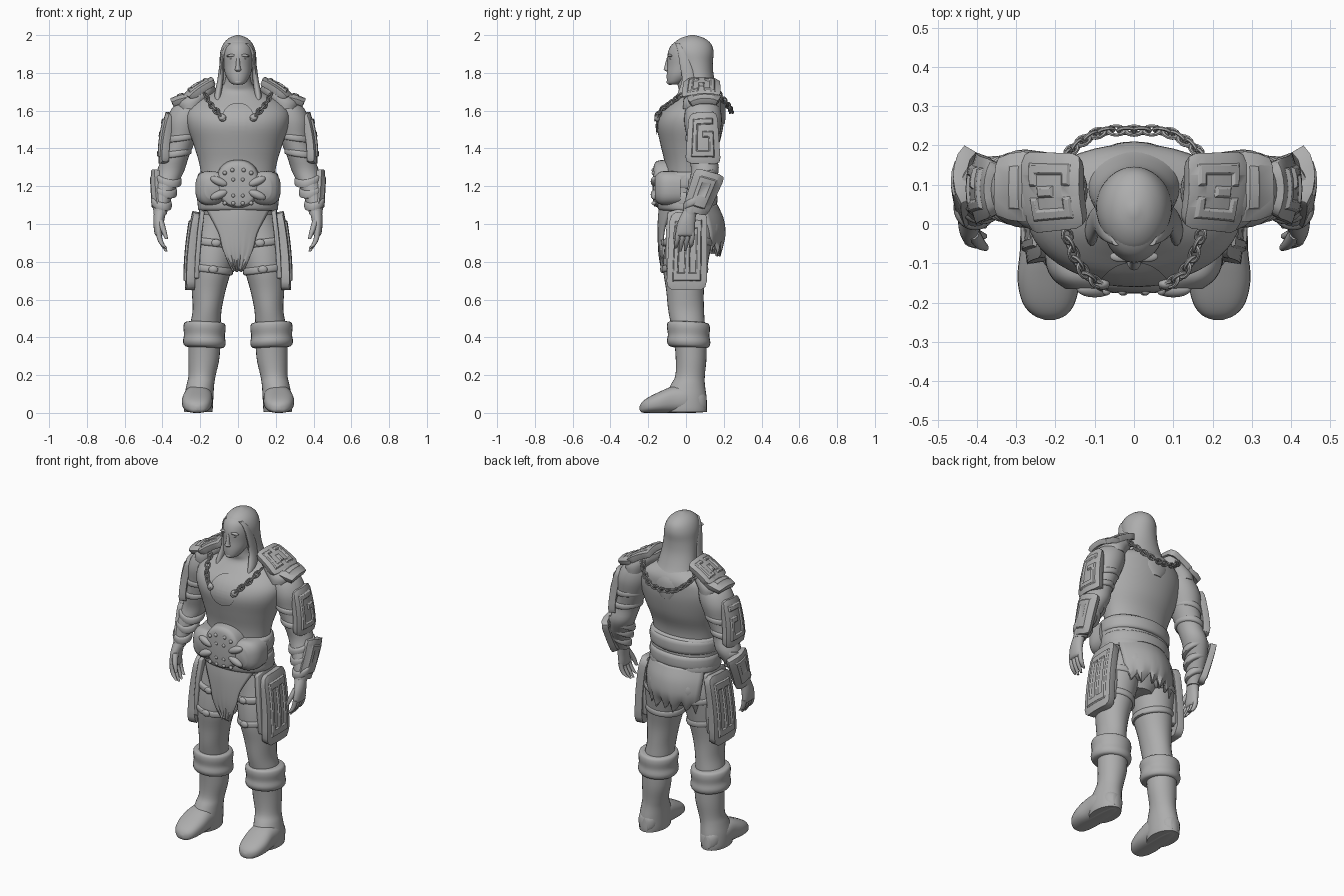
import bpy, bmesh, math
from mathutils import Vector, Matrix

grey = bpy.data.materials.new("plain_grey")
grey.diffuse_color = (0.42, 0.42, 0.42, 1)


def finish(name, bm, mirror=False, angle=50):
    me = bpy.data.meshes.new(name)
    bm.to_mesh(me)
    bm.free()
    me.materials.append(grey)
    me.shade_smooth()
    me.set_sharp_from_angle(angle=math.radians(angle))
    ob = bpy.data.objects.new(name, me)
    bpy.context.collection.objects.link(ob)
    if mirror:
        ob.modifiers.new("mirror", 'MIRROR')
    return ob


def smooth_path(pts, steps):
    """Catmull-Rom interpolation through tuples of any length."""
    out = []
    for i in range(len(pts) - 1):
        p0, p1, p2, p3 = (pts[max(i - 1, 0)], pts[i], pts[i + 1], pts[min(i + 2, len(pts) - 1)])
        for s in range(steps):
            t = s / steps
            out.append([b + 0.5 * t * (c - a + t * (2 * a - 5 * b + 4 * c - d + t * (3 * (b - c) + d - a)))
                        for a, b, c, d in zip(p0, p1, p2, p3)])
    return out + [list(pts[-1])]


def loft(name, rings, mirror=False, axis='z', n=28, power=2.0, steps=4, shear=(0, 0)):
    """Skin of superellipse rings (w, u, v, ru, rv) stacked along an axis."""
    bm = bmesh.new()
    loops = []
    for w, u, v, ru, rv in smooth_path(rings, steps):
        loop = []
        for k in range(n):
            a = 2 * math.pi * k / n
            c, s = math.cos(a), math.sin(a)
            du = math.copysign(abs(c) ** (2 / power), c) * max(ru, 0.001)
            dv = math.copysign(abs(s) ** (2 / power), s) * max(rv, 0.001)
            ww = w + shear[0] * du + shear[1] * dv
            loop.append(bm.verts.new((u + du, v + dv, ww) if axis == 'z' else (u + du, ww, v + dv)))
        loops.append(loop)
    for a, b in zip(loops, loops[1:]):
        for k in range(n):
            bm.faces.new((a[k], a[(k + 1) % n], b[(k + 1) % n], b[k]))
    bm.faces.new(loops[0])
    bm.faces.new(loops[-1])
    bmesh.ops.recalc_face_normals(bm, faces=bm.faces)
    return finish(name, bm, mirror)


def band(name, x, y, z, rx, ry, h, mirror=True, shear=(0, 0)):
    """Strap wrapped around a limb."""
    loft(name, [(z - h, x, y, rx - .012, ry - .012), (z - h * .8, x, y, rx, ry), (z, x, y, rx + .003, ry + .003),
                (z + h * .8, x, y, rx, ry), (z + h, x, y, rx - .012, ry - .012)], mirror, steps=2, shear=shear)


def ball(name, loc, size, mirror=False, rot=0):
    bm = bmesh.new()
    m = Matrix.Translation(loc) @ Matrix.Rotation(rot, 4, 'Y') @ Matrix.Diagonal((*size, 1))
    bmesh.ops.create_uvsphere(bm, u_segments=20, v_segments=12, radius=1, matrix=m)
    return finish(name, bm, mirror)


def plate(name, corners, pattern, thick, bulge_u, bulge_v=0.0, raise_by=.009):
    """Bowed armour plate; cells marked 1 are raised. Corners: top a, top b, bottom b, bottom a."""
    a, b, c, d = map(Vector, corners)
    nrm = (b - a).cross(d - a).normalized()
    flip = nrm.x < 0
    if flip:
        nrm = -nrm
    rows, cols = len(pattern), len(pattern[0])
    bm = bmesh.new()
    g = []
    for j in range(rows + 1):
        v = j / rows
        g.append([])
        for i in range(cols + 1):
            u = i / cols
            p = a.lerp(b, u).lerp(d.lerp(c, u), v)
            p += nrm * (bulge_u * (1 - (2 * u - 1) ** 2) + bulge_v * (1 - (2 * v - 1) ** 2))
            g[-1].append(bm.verts.new(p))
    raised = []
    for j in range(rows):
        for i in range(cols):
            q = [g[j][i], g[j][i + 1], g[j + 1][i + 1], g[j + 1][i]]
            f = bm.faces.new(q[::-1] if flip else q)
            if pattern[j][i] == "1":
                raised.append(f)
    bm.normal_update()
    bmesh.ops.inset_region(bm, faces=raised, thickness=.006, depth=raise_by, use_even_offset=True)
    # round off the four corners
    corner = [g[0][0], g[0][-1], g[-1][0], g[-1][-1]]
    mid = (a + b + c + d) / 4
    for v in corner:
        v.co = v.co.lerp(mid, .08)
    ob = finish(name, bm, True, 40)
    sol = ob.modifiers.new("thickness", 'SOLIDIFY')
    sol.thickness, sol.offset = thick, -1
    bev = ob.modifiers.new("soft_edges", 'BEVEL')
    bev.width, bev.segments, bev.limit_method = .009, 3, 'ANGLE'
    bev.angle_limit = math.radians(50)


def chain(name, pts, count):
    bpy.ops.mesh.primitive_torus_add(major_segments=12, minor_segments=6, major_radius=.015, minor_radius=.005)
    src = bpy.context.object
    path = [Vector(p) for p in smooth_path(pts, 20)]
    bm = bmesh.new()
    for k in range(count):
        i = round(k * (len(path) - 1) / (count - 1))
        t = path[min(i + 1, len(path) - 1)] - path[max(i - 1, 0)]
        link = src.data.copy()
        link.transform(Matrix.Translation(path[i]) @ t.to_track_quat('X', 'Z').to_matrix().to_4x4()
                       @ Matrix.Rotation(math.radians(90 * (k % 2) + 30), 4, 'X') @ Matrix.Diagonal((1.4, .9, 1, 1)))
        bm.from_mesh(link)
        bpy.data.meshes.remove(link)
    bpy.data.objects.remove(src)
    finish(name, bm, True)


def cloth(name, rows, curve, ragged, cols=18):
    """Hanging cloth from rows of (z, y, half width), hem torn in zigzag."""
    bm = bmesh.new()
    path = smooth_path(rows, 4)
    g = []
    for j, (z, y, hw) in enumerate(path):
        fall = (j / (len(path) - 1)) ** 3
        g.append([bm.verts.new(((2 * i / cols - 1) * hw,
                                y + curve * ((2 * i / cols - 1) * hw) ** 2 + .006 * math.sin(i * 1.9) * fall,
                                z + ragged * fall * (i * 5 % 7 / 7 - .4))) for i in range(cols + 1)])
    for r, s in zip(g, g[1:]):
        for i in range(cols):
            bm.faces.new((r[i], r[i + 1], s[i + 1], s[i]))
    ob = finish(name, bm)
    sol = ob.modifiers.new("thickness", 'SOLIDIFY')
    sol.thickness, sol.offset = .014, 0


# Body
torso = loft("torso", [(.84, 0, .02, .08, .09), (.95, 0, .03, .17, .125), (1.1, 0, .015, .195, .13),
                       (1.22, 0, .01, .192, .12), (1.32, 0, .012, .205, .125), (1.42, 0, .02, .235, .155),
                       (1.52, 0, .022, .268, .176), (1.59, 0, .035, .27, .168), (1.65, 0, .06, .225, .14),
                       (1.70, 0, .065, .125, .105), (1.74, 0, .04, .078, .085), (1.8, 0, .025, .068, .075)],
             n=48, power=2.05)
loft("arm", [(1.665, .22, .09, .04, .05), (1.63, .25, .09, .085, .085), (1.55, .278, .09, .1, .1),
             (1.45, .30, .09, .08, .085), (1.36, .33, .09, .071, .075), (1.28, .357, .1, .072, .073),
             (1.2, .385, .075, .06, .065), (1.12, .405, .045, .047, .05), (1.05, .412, .02, .034, .038)], True)
loft("leg", [(1.05, .1, .02, .1, .12), (.95, .118, .02, .115, .125), (.85, .132, .005, .115, .122),
             (.75, .142, -.005, .105, .115), (.65, .155, -.005, .09, .1), (.55, .163, 0, .077, .095),
             (.47, .172, .01, .08, .09), (.4, .18, .02, .08, .085)], True)
ball("buttock", (.075, .10, .97), (.095, .085, .1), True)

# Hands
loft("palm", [(1.07, .412, .02, .032, .035), (1.01, .42, .003, .028, .046), (.95, .42, -.005, .022, .05),
              (.935, .418, -.005, .012, .045)], True)
for i, drop in enumerate((.87, .855, .858, .875)):
    y = -.043 + .026 * i
    loft("finger", [(.955, .42, y, .014, .014), (.92, .414, y - .003, .014, .013), (.89, .4, y - .008, .012, .012),
                    (drop, .38, y - .014, .006, .007)], True, n=10)
loft("thumb", [(1.02, .41, -.02, .016, .02), (.97, .395, -.047, .015, .016), (.92, .378, -.06, .008, .009)], True, n=10)

# Head and face
loft("head", [(1.738, 0, -.065, .022, .025), (1.75, 0, -.055, .042, .045), (1.79, 0, -.025, .066, .077),
              (1.84, 0, 0, .076, .098), (1.9, 0, .01, .081, .107), (1.95, 0, .02, .073, .095),
              (1.985, 0, .025, .035, .045)], n=36)
loft("nose", [(1.806, 0, -.09, .01, .01), (1.816, 0, -.097, .018, .02), (1.83, 0, -.096, .013, .019),
              (1.885, 0, -.088, .009, .012)], n=12)
ball("brow", (.032, -.083, 1.892), (.03, .014, .008), True, .1)
ball("eye", (.031, -.08, 1.873), (.014, .009, .005), True)
for z in (1.776, 1.787):
    ball("lip", (0, -.09, z), (.022, .012, .006))
ball("chin", (0, -.083, 1.752), (.024, .02, .016))

# Hair
loft("hair", [(1.53, 0, .185, .04, .02), (1.58, 0, .165, .095, .045), (1.64, 0, .13, .12, .075),
              (1.7, 0, .09, .116, .085), (1.78, 0, .065, .104, .083), (1.85, 0, .048, .098, .094),
              (1.91, 0, .038, .094, .108), (1.955, 0, .034, .077, .098), (1.985, 0, .034, .047, .06),
              (2.0, 0, .034, .008, .01)], n=36)
loft("hair_lock", [(1.64, .105, -.045, .01, .015), (1.68, .107, -.015, .018, .035), (1.76, .094, .012, .016, .035),
                   (1.85, .085, .0, .012, .035), (1.92, .07, -.02, .012, .025), (1.955, .045, -.04, .012, .015)],
     True, n=14)

# Chest disc laid on the torso
disc = loft("chest_disc", [(-.24, 0, 1.552, .085, .085), (-.26, 0, 1.552, .06, .06), (-.28, 0, 1.552, .03, .03),
                           (-.3, 0, 1.552, .002, .002)], axis='y', n=40)
wrap = disc.modifiers.new("lay_on", 'SHRINKWRAP')
wrap.target, wrap.wrap_method, wrap.wrap_mode = torso, 'PROJECT', 'ABOVE_SURFACE'
wrap.use_project_y, wrap.offset = True, .007

# Shoulder armour and chains
plate("shoulder_plate", [(.125, -.01, 1.765), (.135, .18, 1.765), (.285, .185, 1.68), (.265, -.025, 1.67)],
      ["0000000", "0110110", "0100010", "0101010", "0101010", "0110110", "0000000"], .035, .018, .008, .008)
plate("shoulder_lower_plate", [(.245, 0, 1.675), (.25, .19, 1.685), (.35, .175, 1.652), (.355, .015, 1.645)],
      ["000000", "011110", "000000"], .03, .018, .004, .006)
loft("shoulder_pad", [(1.61, .25, .085, .07, .1), (1.65, .24, .085, .085, .1), (1.70, .195, .085, .075, .085),
                      (1.735, .155, .085, .03, .07)], True)
chain("front_chain", [(.17, -.03, 1.68), (.15, -.085, 1.64), (.12, -.13, 1.605), (.085, -.155, 1.565)], 8)
ball("chain_rivet", (.082, -.153, 1.562), (.02, .014, .02), True)
chain("back_chain", [(.18, .165, 1.70), (.14, .205, 1.65), (.08, .235, 1.61), (.0, .238, 1.595)], 11)

# Arm armour and straps
plate("upper_arm_plate", [(.365, .015, 1.585), (.365, .165, 1.595), (.402, .185, 1.315), (.402, -.005, 1.32)],
      ["000000", "011110", "010000", "010110", "010010", "010010", "011110", "000000"], .04, .018, .012)
plate("forearm_plate", [(.442, .05, 1.3), (.432, .21, 1.255), (.422, .112, 1.04), (.425, -.02, 1.08)],
      ["00000", "01110", "01010", "01010", "01110", "01110", "00000"], .035, .024, .004, .006)
for z, x, r in ((1.46, .3, .086), (1.375, .326, .078)):
    band("upper_arm_strap", x, .09, z, r, r + .005, .018, shear=(-.15, .05))
for z, x, y, r in ((1.24, .372, .087, .071), (1.18, .388, .068, .063), (1.11, .405, .042, .052)):
    band("forearm_strap", x, y, z, r, r + .003, .022, shear=(.2, .35))

# Belt with buckle, side plates and studs
loft("belt", [(1.07, 0, .01, .2, .135), (1.085, 0, .005, .213, .155), (1.17, 0, -.005, .207, .152),
              (1.255, 0, -.005, .213, .155), (1.275, 0, 0, .197, .135)], n=48, power=2.2)
for z in (1.13, 1.225):
    band("belt_band", 0, .005, z, .213, .158, .04, False)
loft("buckle", [(-.09, 0, 1.21, .118, .132), (-.14, 0, 1.21, .113, .127), (-.16, 0, 1.21, .105, .118),
                (-.172, 0, 1.2, .085, .1), (-.177, 0, 1.19, .03, .03)], axis='y', power=2.3)
loft("belt_side_plate", [(-.03, .15, 1.19, .075, .088), (-.1, .15, 1.19, .075, .09), (-.14, .135, 1.19, .072, .085),
                         (-.165, .12, 1.19, .055, .06)], True, axis='y', power=2.6)
for x, z in ((.03, 1.285), (.07, 1.27), (.025, 1.235), (.025, 1.15), (.07, 1.11), (.025, 1.11)):
    ball("stud", (x, -.17, z), (.011, .012, .011), True)
for z, r in ((1.225, -.4), (1.155, .4)):
    ball("buckle_clasp", (.1, -.165, z), (.05, .022, .022), True, r)

# Loincloth
cloth("front_cloth", [(1.1, -.135, .18), (1.03, -.142, .14), (.95, -.143, .1), (.87, -.14, .08), (.81, -.132, .055),
                      (.76, -.12, .025)], 2.2, .035)
cloth("back_cloth", [(1.1, .16, .18), (1.03, .192, .185), (.96, .203, .18), (.91, .195, .17), (.865, .175, .15)],
      -2.6, .09)

# Thigh armour and straps
plate("thigh_plate", [(.235, -.085, 1.06), (.235, .113, 1.07), (.272, .11, .65), (.272, -.105, .65)],
      ["0000000", "0111110", "0101010", "0101010", "0101010", "0101010", "0101010", "0111110", "0000000"],
      .045, .008, .012)
plate("thigh_under_plate", [(.2, -.105, 1.08), (.2, .1, 1.08), (.232, .1, .7), (.232, -.11, .7)],
      ["000", "010", "000"], .025, .005, .005)
for z, x, y, r in ((.9, .126, .01, .122), (.76, .141, -.005, .112)):
    band("thigh_strap", x, y, z, r, r + .008, .02, shear=(.12, 0))
    ball("strap_buckle", (x - .01, y - r - .008, z), (.025, .012, .02), True)

# Boots
loft("boot_shaft", [(.45, .178, .02, .085, .088), (.3, .18, .027, .083, .082), (.2, .19, .022, .072, .078),
                    (.15, .199, .01, .073, .09), (.09, .207, .0, .077, .108), (.03, .21, .0, .077, .112),
                    (.004, .21, .0, .074, .11)], True)
loft("boot_foot", [(.108, .21, .05, .03, .04), (.08, .21, .06, .055, .058), (.0, .212, .07, .075, .07),
                   (-.07, .213, .07, .078, .07), (-.14, .217, .056, .08, .056), (-.2, .217, .041, .067, .041),
                   (-.232, .215, .03, .042, .028), (-.245, .214, .025, .01, .01)], True, axis='y', power=2.5)
loft("boot_cuff", [(.345, .178, .015, .085, .085), (.352, .178, .015, .105, .105), (.375, .178, .014, .113, .115),
                   (.41, .178, .014, .108, .11), (.45, .177, .013, .112, .114), (.475, .176, .012, .105, .108),
                   (.482, .175, .01, .08, .085)], True, shear=(.04, -.04))
